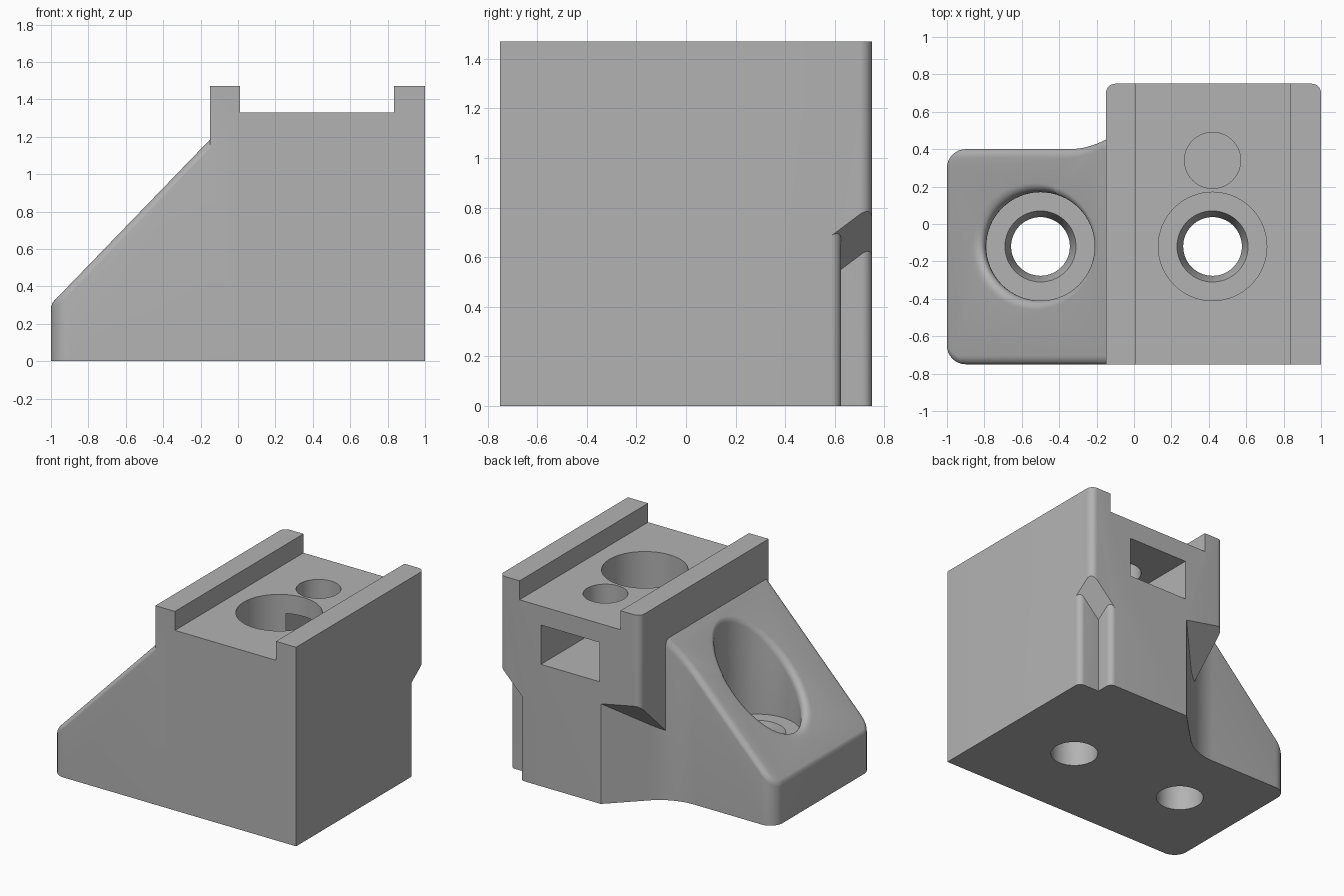
import bpy, bmesh, math
from mathutils import Vector

if "Cube" in bpy.data.objects:
    bpy.data.objects.remove(bpy.data.objects["Cube"])

grey = bpy.data.materials.new("plain grey")
grey.diffuse_color = (0.45, 0.45, 0.45, 1)
grey.use_nodes = True
grey.node_tree.nodes["Principled BSDF"].inputs["Base Color"].default_value = grey.diffuse_color


def link(name, bm):
    bmesh.ops.recalc_face_normals(bm, faces=bm.faces[:])
    me = bpy.data.meshes.new(name)
    bm.to_mesh(me)
    bm.free()
    me.materials.append(grey)
    ob = bpy.data.objects.new(name, me)
    bpy.context.collection.objects.link(ob)
    return ob


def prism(name, pts, z0, top):
    """Extrude a plan outline from z0 up to top(x, y)."""
    bm = bmesh.new()
    lo = [bm.verts.new((x, y, z0)) for x, y in pts]
    hi = [bm.verts.new((x, y, top(x, y))) for x, y in pts]
    bm.faces.new(lo)
    bm.faces.new(hi)
    n = len(pts)
    for i in range(n):
        j = (i + 1) % n
        bm.faces.new((lo[i], lo[j], hi[j], hi[i]))
    return link(name, bm)


def arc(cx, cy, r, a0, a1, n=8):
    return [(cx + r * math.cos(math.radians(a0 + (a1 - a0) * i / n)),
             cy + r * math.sin(math.radians(a0 + (a1 - a0) * i / n))) for i in range(n + 1)]


def box(name, x0, x1, y0, y1, z0, z1):
    return prism(name, [(x0, y0), (x1, y0), (x1, y1), (x0, y1)], z0, lambda x, y: z1)


def lathe(name, x, y, profile, n=64):
    """Round cutter from (radius, z) pairs, bottom to top."""
    bm = bmesh.new()
    rings = [[bm.verts.new((x + r * math.cos(2 * math.pi * i / n),
                            y + r * math.sin(2 * math.pi * i / n), z)) for i in range(n)]
             for r, z in profile]
    bm.faces.new(rings[0])
    bm.faces.new(rings[-1])
    for a, b in zip(rings, rings[1:]):
        for i in range(n):
            j = (i + 1) % n
            bm.faces.new((a[i], a[j], b[j], b[i]))
    return link(name, bm)


def apply(ob):
    dg = bpy.context.evaluated_depsgraph_get()
    me = bpy.data.meshes.new_from_object(ob.evaluated_get(dg))
    ob.modifiers.clear()
    ob.data = me


def boolean(ob, other, op='DIFFERENCE'):
    m = ob.modifiers.new("cut", 'BOOLEAN')
    m.operation, m.solver, m.object = op, 'EXACT', other
    apply(ob)
    bpy.data.objects.remove(other)


# Main block with rounded rear corners
body = prism("clamp_block", [(-.15, -.75), (1, -.75)] + arc(.95, .7, .05, 0, 90)
             + arc(-.1, .7, .05, 90, 180), 0, lambda x, y: 1.47)
# Channel between the two top rails
boolean(body, box("channel", .01, .835, -1, 1, 1.33, 1.6))
# Rear right corner notch with a sloping ceiling
notch = ([(1.1, .585)] + [(1, .585)] + arc(.96, .585, .04, 0, 90)[1:] + [(.835, .625)]
         + arc(.795, .71, .04, 0, 90) + [(.795, .85), (1.1, .85)])
boolean(body, prism("notch", notch, -.1,
                    lambda x, y: .55 + 1.0 * (x - .835) + .75 * (y - .625)))
# Rear left undercut: diagonal wall blending into the wedge back
blend = arc(-.35, .81, .41, -90, -45, 16)
undercut = [(-.6, .4)] + blend + [(.17, .75), (.22, .80), (.22, .95), (-.6, .95)]
boolean(body, prism("undercut", undercut, -.1,
                    lambda x, y: .74 - .2 * (x - .17) + .97 * (y - .75)))

# Sloping wedge foot
tip = [p for p in blend if p[0] < -.135]
outline = (arc(-.9, -.65, .1, 270, 180) + arc(-.9, .3, .1, 180, 90) + tip
           + [(-.005, .4), (-.005, -.75)])
slope = 1.035
wedge = prism("wedge_foot", outline, 0, lambda x, y: .305 + slope * (x + 1))
FLOOR = .375
boolean(wedge, lathe("bolt_recess", -.5, -.12, [(.29, FLOOR), (.29, 2)]))
# Constant radius rounding on every edge of the sloping face
bm = bmesh.new()
bm.from_mesh(wedge.data)
wt = bm.edges.layers.float.get("bevel_weight_edge") or bm.edges.layers.float.new("bevel_weight_edge")
up = Vector((-slope, 0, 1)).normalized()
for e in bm.edges:
    on_slope = [f.normal.dot(up) > .999 for f in e.link_faces]
    if sum(on_slope) == 1 and min(v.co.x for v in e.verts) < -.02:
        e[wt] = min(1, .048 * math.tan(e.calc_face_angle() / 2) / .2)
bm.to_mesh(wedge.data)
bm.free()
m = wedge.modifiers.new("round", 'BEVEL')
m.limit_method, m.width, m.segments, m.use_clamp_overlap = 'WEIGHT', .2, 8, False
apply(wedge)
boolean(body, wedge, 'UNION')

# Bolt holes with a tapered lead-in, and the block's deep recess
bore = [(.157, -.1), (.157, FLOOR - .1), (.19, FLOOR)]
boolean(body, lathe("foot_bolt_hole", -.5, -.12, bore + [(.19, FLOOR + .02)]))
boolean(body, lathe("block_bolt_hole", .42, -.12, bore + [(.29, FLOOR), (.29, 1.6)]))
# Rear pocket and the small hole dropping into it
boolean(body, box("pocket", .18, .66, .14, 1, .90, 1.19))
boolean(body, lathe("pin_hole", .42, .34, [(.15, 1.0), (.15, 1.6)]))

# Smooth shading with sharp edges kept
bpy.context.view_layer.objects.active = body
body.select_set(True)
bpy.ops.object.shade_smooth_by_angle(angle=math.radians(30))
